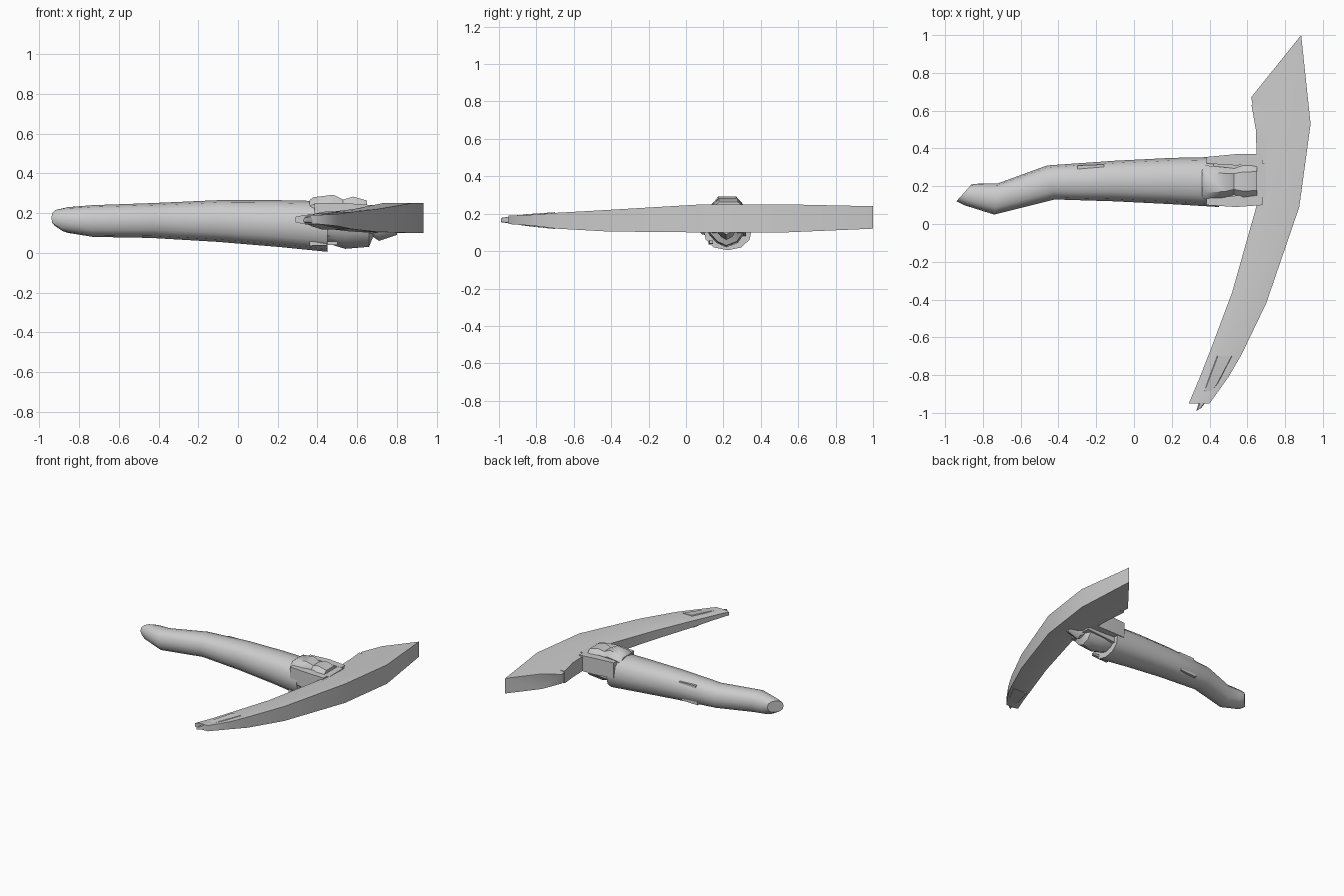
import bpy, bmesh, math

def loft(name, rings, profile, angle=40):
    """Skin rings (ax, ay, bx, by, z_low, z_high); profile (u across a-b, v up)."""
    bm = bmesh.new()
    loops = [[bm.verts.new((ax + (bx - ax) * u, ay + (by - ay) * u, lo + (hi - lo) * v))
              for u, v in profile] for ax, ay, bx, by, lo, hi in rings]
    n = len(profile)
    for p, q in zip(loops, loops[1:]):
        for i in range(n):
            bm.faces.new((p[i], p[(i + 1) % n], q[(i + 1) % n], q[i]))
    bm.faces.new(loops[0])
    bm.faces.new(loops[-1][::-1])
    bmesh.ops.recalc_face_normals(bm, faces=bm.faces)
    me = bpy.data.meshes.new(name)
    bm.to_mesh(me)
    bm.free()
    ob = bpy.data.objects.new(name, me)
    bpy.context.collection.objects.link(ob)
    bpy.ops.object.select_all(action='DESELECT')
    ob.select_set(True)
    bpy.context.view_layer.objects.active = ob
    bpy.ops.object.shade_smooth_by_angle(angle=math.radians(angle))
    return ob

def superellipse(n, power):
    pts = []
    for i in range(n):
        c, s = math.cos(2 * math.pi * i / n), math.sin(2 * math.pi * i / n)
        pts.append((0.5 + 0.5 * math.copysign(abs(c) ** power, c),
                    0.5 + 0.5 * math.copysign(abs(s) ** power, s)))
    return pts

ROUND = superellipse(12, 0.85)
BOX = [(0, 0), (1, 0), (1, 1), (0, 1)]
HEAD = [(0, .2), (.35, 0), (1, 0), (1, 1), (.35, 1), (0, .8)]
CAP = [(0, 0), (1, 0), (1, .55), (.8, 1), (.2, 1), (0, .55)]
KNOB = [(0, 1), (.05, .6), (.25, .2), (.5, 0), (.8, .2), (1, .7), (1, 1)]

# Bent grip with a slanted butt end
loft("handle", [
    (-.94, .12, -.86, .21, .13, .22), (-.90, .10, -.81, .215, .10, .23),
    (-.74, .05, -.72, .215, .08, .24), (-.42, .13, -.46, .31, .075, .25),
    (-.10, .12, -.10, .335, .055, .265), (.20, .105, .20, .35, .03, .265),
    (.45, .09, .45, .355, .005, .26)], ROUND)

# Curved head: slanted broad blade to narrow pick tip
loft("head", [
    (.62, .67, .885, 1.0, .12, .24), (.655, .50, .935, .53, .10, .25),
    (.65, .10, .875, .09, .10, .25), (.52, -.36, .70, -.42, .105, .22),
    (.40, -.68, .57, -.69, .12, .205), (.345, -.82, .50, -.81, .135, .195),
    (.29, -.95, .40, -.95, .145, .19)], HEAD, 60)

# Splintered point
loft("pick_splinter", [
    (.42, -.70, .54, -.70, .118, .208), (.37, -.85, .46, -.84, .134, .198),
    (.33, -.99, .355, -.975, .155, .178)], CAP)

# Side plates clamping the handle to the head
for name, y0, y1 in (("front_plate", .09, .15), ("back_plate", .31, .37)):
    loft(name, [(.385, y0 + .01, .385, y1 - .015, .13, .25),
                (.54, y0, .54, y1, .12, .25), (.68, y0 + .01, .68, y1, .12, .24)], BOX, 20)
loft("rear_brace", [(.65, .34, .71, .34, .12, .235), (.645, .50, .71, .50, .12, .235),
                    (.622, .63, .70, .63, .13, .225)], BOX, 20)

# Core joining the plates
loft("socket_core", [(.42, .14, .42, .32, .08, .24), (.70, .14, .70, .32, .10, .24)], BOX, 20)

# Ridged binding on top
loft("top_binding", [
    (.36, .14, .36, .30, .20, .265), (.38, .13, .38, .31, .20, .28),
    (.48, .14, .48, .30, .20, .292), (.53, .155, .53, .295, .20, .268),
    (.58, .14, .58, .31, .20, .283), (.65, .145, .65, .31, .20, .263)], CAP)

# Bulging binding below, tapering under the head
loft("bottom_binding", [
    (.44, .12, .44, .32, .05, .13), (.54, .11, .54, .32, .02, .14),
    (.66, .12, .66, .31, .03, .14), (.68, .15, .68, .28, .08, .14),
    (.71, .16, .71, .27, .06, .14), (.80, .18, .80, .25, .09, .13)], KNOB)

# Small chips raised from the grip
for i, (x, y, z) in enumerate(((-.30, .29, .225), (-.32, .29, .10), (.36, .12, .05))):
    loft(f"grip_chip_{i + 1}", [(x, y, x, y + .02, z - .015, z + .008),
                                (x + .14, y + .005, x + .14, y + .025, z - .01, z + .008)], BOX, 20)
